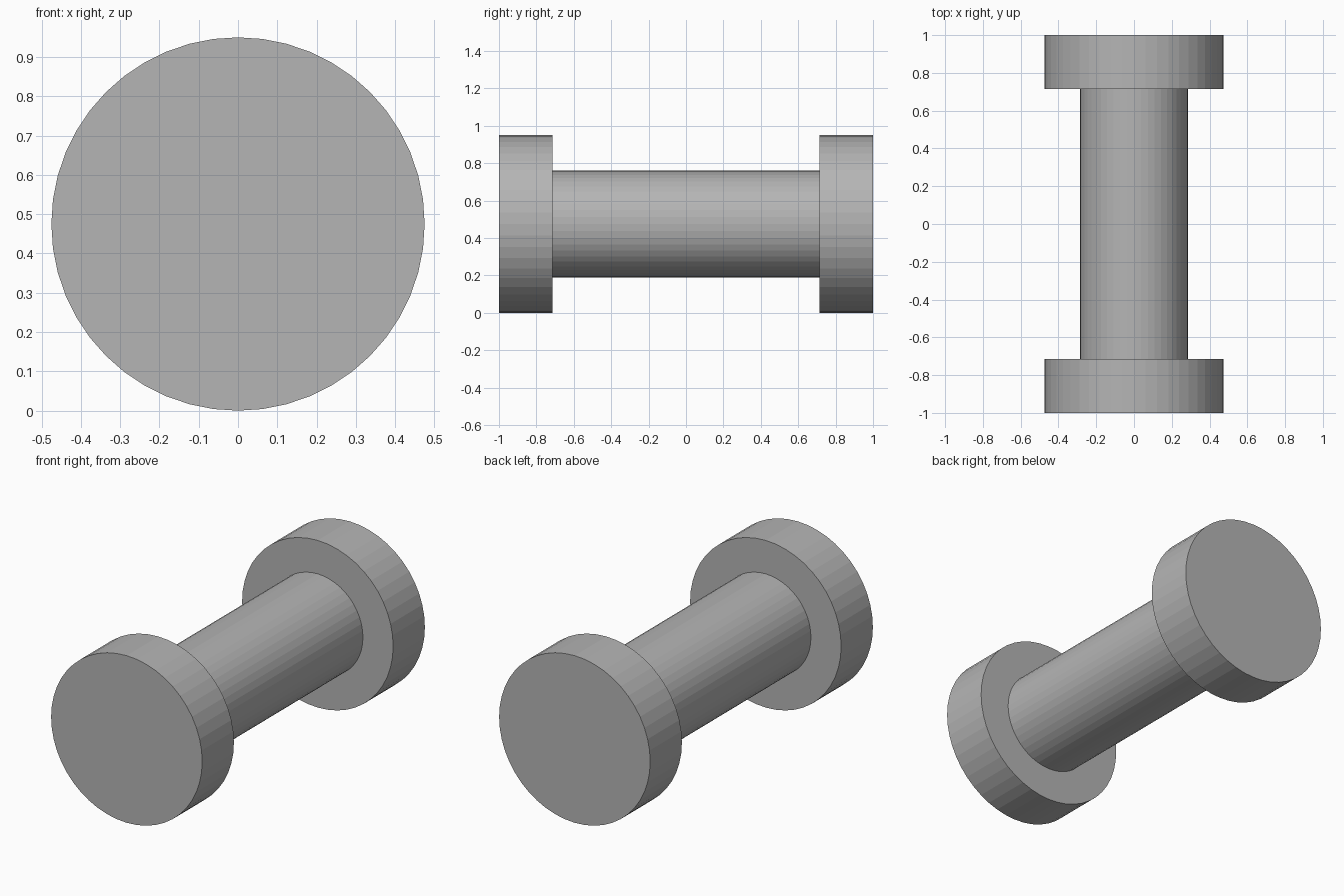
import bpy, bmesh
from math import sin, cos, tau

if "Cube" in bpy.data.objects:
    bpy.data.objects.remove(bpy.data.objects["Cube"])

SIDES = 48
DISC_R, ROD_R = 0.475, 0.285
END_Y, INNER_Y = 1.0, 0.715

# Half profile (radius, y) of a spool lying along y; mirrored for the other end
half = [(DISC_R, -END_Y), (DISC_R, -INNER_Y), (ROD_R, -INNER_Y)]
profile = half + [(r, -y) for r, y in reversed(half)]

bm = bmesh.new()
rings = [[bm.verts.new((r * cos(tau * i / SIDES), y, DISC_R + r * sin(tau * i / SIDES)))
          for i in range(SIDES)] for r, y in profile]

# Walls and flange shoulders between neighbouring rings
for a, b in zip(rings, rings[1:]):
    for i in range(SIDES):
        j = (i + 1) % SIDES
        bm.faces.new((a[i], a[j], b[j], b[i]))

# Flat outer ends
bm.faces.new(rings[0])
bm.faces.new(rings[-1])
bmesh.ops.recalc_face_normals(bm, faces=bm.faces)

mesh = bpy.data.meshes.new("spool")
bm.to_mesh(mesh)
bm.free()

# Dark grey finish
grey = bpy.data.materials.new("dark_grey")
grey.diffuse_color = (0.46, 0.46, 0.46, 1)
grey.use_nodes = True
grey.node_tree.nodes["Principled BSDF"].inputs["Base Color"].default_value = grey.diffuse_color
mesh.materials.append(grey)
bpy.context.collection.objects.link(bpy.data.objects.new("spool", mesh))
